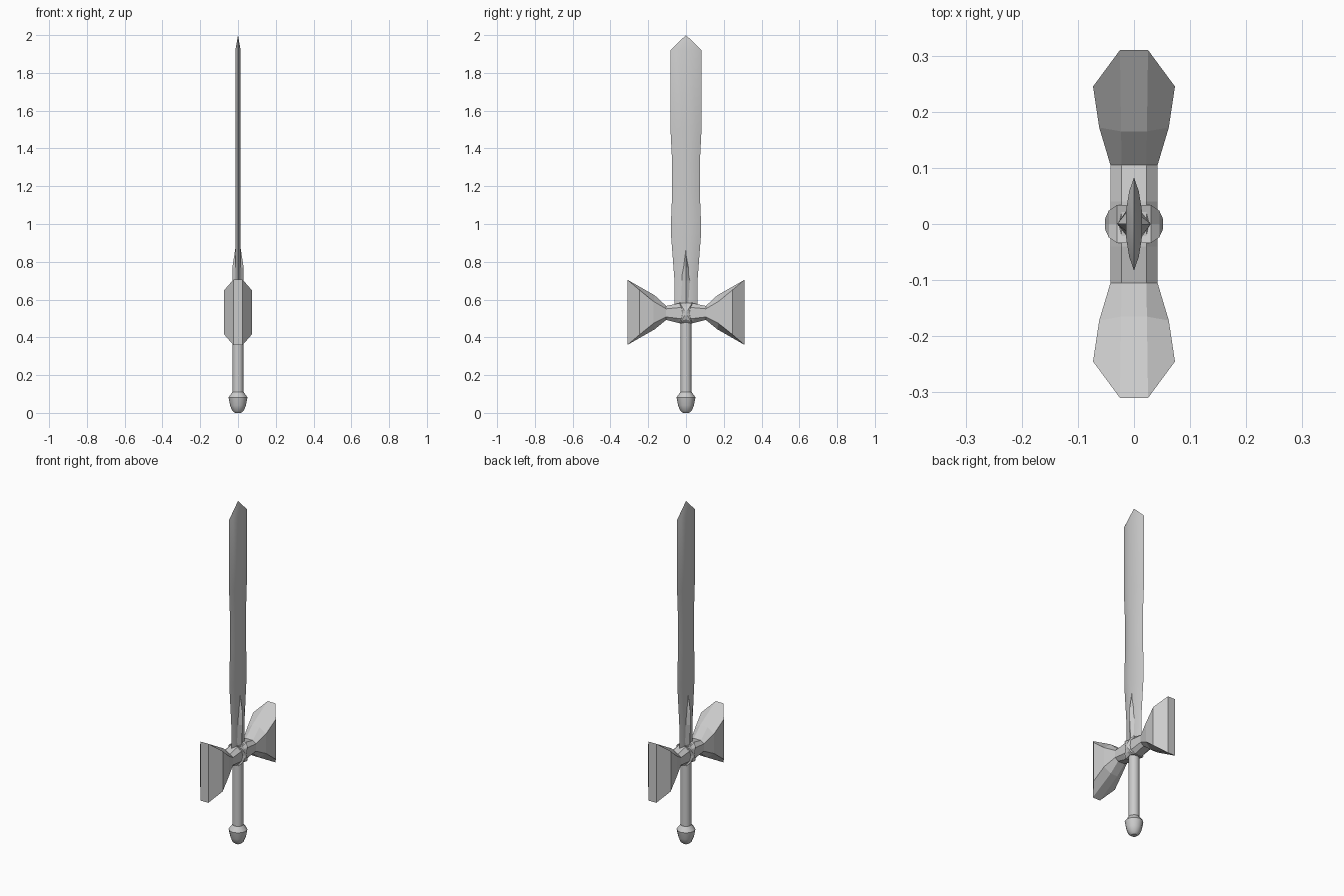
import bpy, bmesh, math

if "Cube" in bpy.data.objects:
    bpy.data.objects.remove(bpy.data.objects["Cube"])


def loft(name, rings, smooth=None):
    """Skin a list of closed point rings and cap both ends."""
    bm = bmesh.new()
    loops = [[bm.verts.new(p) for p in ring] for ring in rings]
    n = len(loops[0])
    for a, b in zip(loops, loops[1:]):
        for i in range(n):
            j = (i + 1) % n
            bm.faces.new((a[i], a[j], b[j], b[i]))
    bm.faces.new(loops[0][::-1])
    bm.faces.new(loops[-1])
    bmesh.ops.remove_doubles(bm, verts=bm.verts, dist=1e-5)
    bmesh.ops.recalc_face_normals(bm, faces=bm.faces)
    mesh = bpy.data.meshes.new(name)
    bm.to_mesh(mesh)
    bm.free()
    ob = bpy.data.objects.new(name, mesh)
    bpy.context.collection.objects.link(ob)
    if smooth:
        bpy.ops.object.select_all(action='DESELECT')
        ob.select_set(True)
        bpy.context.view_layer.objects.active = ob
        bpy.ops.object.shade_smooth_by_angle(angle=math.radians(smooth))
    return ob


def circle(r, z, n=12):
    return [(r * math.cos(math.tau * i / n), r * math.sin(math.tau * i / n), z) for i in range(n)]


# Blade: lens section with a waisted outline and a short point
def blade_ring(z, w, t):
    half = [(0, w), (t * 0.62, w * 0.7), (t, w * 0.3)]
    right = half + [(x, -y) for x, y in half[::-1]]
    left = [(-x, y) for x, y in right[-2:0:-1]]
    return [(x, y, z) for x, y in right + left]


outline = [(0.56, 0.060), (0.70, 0.061), (0.82, 0.070), (0.95, 0.080), (1.02, 0.079),
           (1.17, 0.073), (1.32, 0.073), (1.50, 0.082), (1.92, 0.083)]
blade = [blade_ring(z, w, 0.014) for z, w in outline]
loft("blade", blade + [blade_ring(2.0, 0.0, 0.0)], 30)

# Spike reinforcing the blade root
spike = [(0.54, 0.022, 0.044), (0.70, 0.030, 0.038), (0.77, 0.030, 0.024), (0.89, 0.011, 0.001)]
loft("blade_root_spike", [[(x, 0, z), (0, y, z), (-x, 0, z), (0, -y, z)] for z, x, y in spike])

# Grip and pommel
loft("grip", [circle(0.029, 0.09), circle(0.029, 0.50)], 40)
pommel = [(0.0, 0.016), (0.012, 0.031), (0.04, 0.042), (0.082, 0.050), (0.11, 0.030)]
loft("pommel", [circle(r, z) for z, r in pommel], 35)


# Guard: octagonal arms that flare into wide bevelled ends
def guard_ring(y, yside, x, xin, bottom, top, sb, st):
    return [(xin, y, top), (x, yside, st), (x, yside, sb), (xin, y, bottom),
            (-xin, y, bottom), (-x, yside, sb), (-x, yside, st), (-xin, y, top)]


arm = [guard_ring(0.00, 0.00, 0.042, 0.022, 0.475, 0.582, 0.50, 0.557),
       guard_ring(0.04, 0.04, 0.042, 0.022, 0.476, 0.580, 0.50, 0.557),
       guard_ring(0.105, 0.105, 0.042, 0.022, 0.492, 0.566, 0.508, 0.551),
       guard_ring(0.165, 0.172, 0.062, 0.023, 0.443, 0.622, 0.474, 0.590),
       guard_ring(0.31, 0.245, 0.073, 0.025, 0.36, 0.705, 0.415, 0.65)]
opposite = [[(x, -y, z) for x, y, z in ring] for ring in arm[:0:-1]]
guard = loft("guard", opposite + arm)

# The flared ends: replace the warped cap with a flat strip and two bevels
bm = bmesh.new()
bm.from_mesh(guard.data)
for cap in [f for f in bm.faces if len(f.verts) == 8]:
    vs = list(cap.verts)
    bm.faces.remove(cap)
    inner = [v for v in vs if abs(v.co.x) < 0.05]
    for side in (1, -1):
        bm.faces.new([v for v in vs if v.co.x * side > 0])
    bm.faces.new(inner)
bmesh.ops.recalc_face_normals(bm, faces=bm.faces)
bm.to_mesh(guard.data)
bm.free()

# Faceted boss passing through the middle of the guard
profile = [(-0.052, 0.25), (-0.045, 0.7), (-0.03, 1), (0.03, 1), (0.045, 0.7), (0.052, 0.25)]
section = [(0.034, 0.056), (0.024, 0.0), (0.034, -0.056), (0.0, -0.048),
           (-0.034, -0.056), (-0.024, 0.0), (-0.034, 0.056), (0.0, 0.048)]
loft("guard_boss", [[(x, y * s, 0.528 + z * s) for y, z in section] for x, s in profile])
